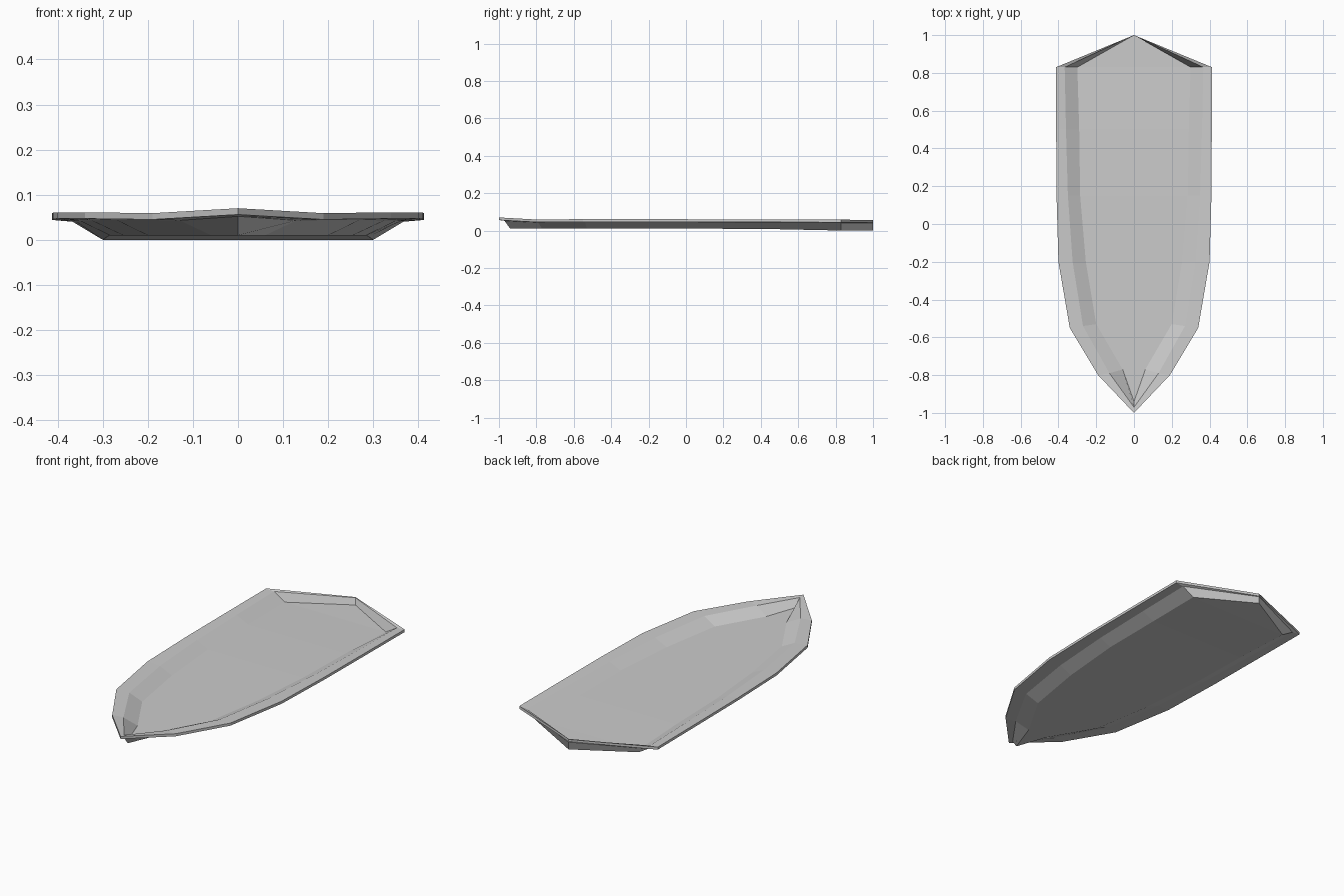
import bpy, bmesh

if "Cube" in bpy.data.objects:
    bpy.data.objects.remove(bpy.data.objects["Cube"])

THICK = 0.014

# Hull stations, bow to stern: (x, y, z) of rim edge, inner rim and floor edge (underside)
stations = [
    ((0.00, -1.00, .056), (0.00, -.97, .052), (0.00, -.94, .010)),
    ((0.19, -0.80, .045), (0.13, -.79, .043), (0.06, -.77, .010)),
    ((0.34, -0.55, .047), (0.27, -.54, .044), (0.20, -.53, .010)),
    ((0.40, -0.20, .047), (0.325, -.20, .043), (0.255, -.20, .010)),
    ((0.41, 0.15, .046), (0.35, .15, .042), (0.285, .15, .010)),
    ((0.412, 0.50, .045), (0.36, .50, .041), (0.29, .50, .007)),
    ((0.413, 0.83, .044), (0.367, .83, .040), (0.30, .83, .000)),
    ((0.00, 1.00, .043), (0.00, 1.00, .039), (0.00, 1.00, .000)),
]

bm = bmesh.new()

# Mirrored rows of points across the hull
rows = []
for s in stations:
    left = [(-x, y, z) for x, y, z in s]
    right = list(reversed(s))
    rows.append([bm.verts.new(p) for p in left + right])

# Underside skin
for a, b in zip(rows, rows[1:]):
    for i in range(5):
        bm.faces.new((a[i], a[i + 1], b[i + 1], b[i]))
bmesh.ops.remove_doubles(bm, verts=bm.verts[:], dist=0.0005)

# Inner skin, raised by the plate thickness, with a closed rim edge
copy = bmesh.ops.duplicate(bm, geom=bm.verts[:] + bm.edges[:] + bm.faces[:])
top = [g for g in copy["geom"] if isinstance(g, bmesh.types.BMVert)]
bmesh.ops.translate(bm, verts=top, vec=(0, 0, THICK))
border = [e for e in bm.edges if e.is_boundary]
bmesh.ops.bridge_loops(bm, edges=border)
bmesh.ops.recalc_face_normals(bm, faces=bm.faces[:])

mesh = bpy.data.meshes.new("boat_hull")
bm.to_mesh(mesh)
bm.free()
hull = bpy.data.objects.new("boat_hull", mesh)
bpy.context.collection.objects.link(hull)
